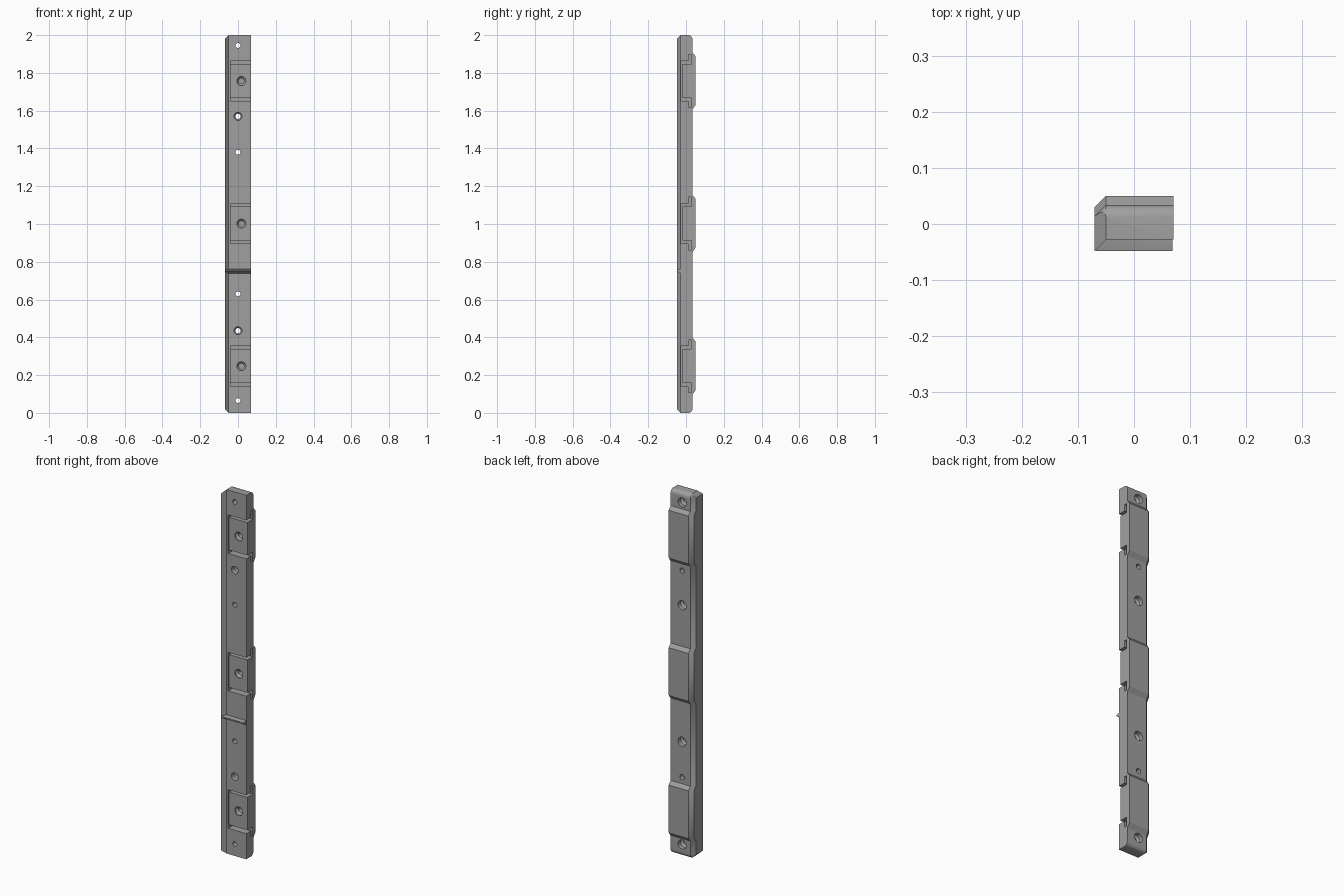
import bpy, bmesh, math
from mathutils import Vector

cube = bpy.data.objects.get("Cube")
if cube:
    bpy.data.objects.remove(cube, do_unlink=True)

LEFT, EDGE, RIGHT = -0.07, -0.05, 0.07
FRONT, BACK, PAD_BACK = -0.028, 0.034, 0.05
PADS = (0.247, 1.002, 1.757)

grey = bpy.data.materials.new("metal_grey")
grey.use_nodes = True
grey.diffuse_color = (0.35, 0.35, 0.35, 1)
grey.node_tree.nodes["Principled BSDF"].inputs["Base Color"].default_value = (0.35, 0.35, 0.35, 1)


def loft(bm, rings):
    """Skin a stack of matching closed rings and cap both ends."""
    loops = [[bm.verts.new(p) for p in ring] for ring in rings]
    for a, b in zip(loops, loops[1:]):
        for i in range(len(a)):
            j = (i + 1) % len(a)
            bm.faces.new((a[i], a[j], b[j], b[i]))
    bm.faces.new(loops[0][::-1])
    bm.faces.new(loops[-1])


def prism(bm, profile, x0, x1):
    """Extrude a (y, z) profile along x."""
    loft(bm, [[(x, y, z) for y, z in profile] for x in (x0, x1)])


def turned(bm, x, z, steps, sides=24):
    """Turn (radius, y) steps around an axis along y."""
    angles = [2 * math.pi * i / sides for i in range(sides)]
    loft(bm, [[(x + r * math.cos(a), y, z + r * math.sin(a)) for a in angles]
              for r, y in steps])


def trim(bm, point, normal):
    """Cut away everything beyond a plane and close the cut."""
    bmesh.ops.bisect_plane(bm, geom=bm.verts[:] + bm.edges[:] + bm.faces[:],
                           plane_co=Vector(point), plane_no=Vector(normal), clear_outer=True)
    bmesh.ops.holes_fill(bm, edges=[e for e in bm.edges if e.is_boundary])


def finish(bm, name):
    bmesh.ops.recalc_face_normals(bm, faces=bm.faces)
    mesh = bpy.data.meshes.new(name)
    bm.to_mesh(mesh)
    bm.free()
    mesh.materials.append(grey)
    obj = bpy.data.objects.new(name, mesh)
    bpy.context.collection.objects.link(obj)
    return obj


# Bar: one section lofted upward, its back following the pads and round ends
def section(z, back):
    slope = EDGE - LEFT
    return [(LEFT, FRONT - slope, z), (EDGE, FRONT, z), (RIGHT, FRONT, z),
            (RIGHT, back, z), (EDGE, back, z), (LEFT, back - slope, z)]


radius = 0.022
levels = []
for i in range(7):
    a = math.radians(90 * i / 6)
    inset, back = radius * (1 - math.sin(a)), BACK - radius * (1 - math.cos(a))
    levels += [(inset, back), (2 - inset, back)]
for c in PADS:
    levels += [(c - 0.152, BACK), (c - 0.128, PAD_BACK),
               (c + 0.132, PAD_BACK), (c + 0.152, BACK)]
levels.sort()

bm = bmesh.new()
loft(bm, [section(z, back) for z, back in levels])

# Sloped corners at both ends of the lipped side
trim(bm, (EDGE, 0, 0), (-1, 0, -1))
trim(bm, (EDGE, 0, 2), (-1, 0, 1))
bar = finish(bm, "mounting_bar")

# Pockets: shallow recess with a hooked slot at each end
bm = bmesh.new()
for c in PADS:
    upper = [(-0.06, 0.106), (0.013, 0.106), (0.013, 0.14), (0.028, 0.14),
             (0.028, 0.09), (-0.019, 0.09)]
    lower = [(y, -h) for y, h in reversed(upper)]
    prism(bm, [(y, c + h) for y, h in upper + lower], -0.04, 0.1)
pockets = finish(bm, "pocket_cutter")

# Holes: stepped blind ones in the pockets, counterbored ones through the bar
bm = bmesh.new()
for c in PADS:
    turned(bm, 0.018, c, [(0.024, -0.06), (0.024, -0.012), (0.014, -0.002), (0.014, 0.035)])
for z in (0.065, 0.63, 1.38, 1.945):
    turned(bm, 0, z, [(0.013, -0.06), (0.013, 0.003), (0.025, 0.012), (0.025, 0.08)])
for z in (0.435, 1.57):
    turned(bm, 0, z, [(0.021, -0.06), (0.021, 0), (0.014, 0.007), (0.014, 0.08)])
holes = finish(bm, "hole_cutter")

bpy.context.view_layer.objects.active = bar
for cutter in (pockets, holes):
    mod = bar.modifiers.new("cut", "BOOLEAN")
    mod.operation = "DIFFERENCE"
    mod.solver = "EXACT"
    mod.object = cutter
    bpy.ops.object.modifier_apply(modifier=mod.name)
for cutter in (pockets, holes):
    bpy.data.objects.remove(cutter, do_unlink=True)

# Thin ridge across the front, trimmed along the sloped lip
bm = bmesh.new()
prism(bm, [(-0.02, 0.762), (-0.028, 0.762), (-0.048, 0.757), (-0.048, 0.75),
           (-0.028, 0.738), (-0.02, 0.738)], LEFT + 0.001, RIGHT - 0.001)
trim(bm, (EDGE - 0.002, FRONT, 0), (-1, 1, 0))
ridge = finish(bm, "front_ridge")

# Smooth the rounded surfaces, keep the edges sharp
bpy.context.view_layer.update()
for obj in (bar, ridge):
    obj.select_set(True)
bpy.context.view_layer.objects.active = bar
bpy.ops.object.shade_smooth_by_angle(angle=math.radians(30))
